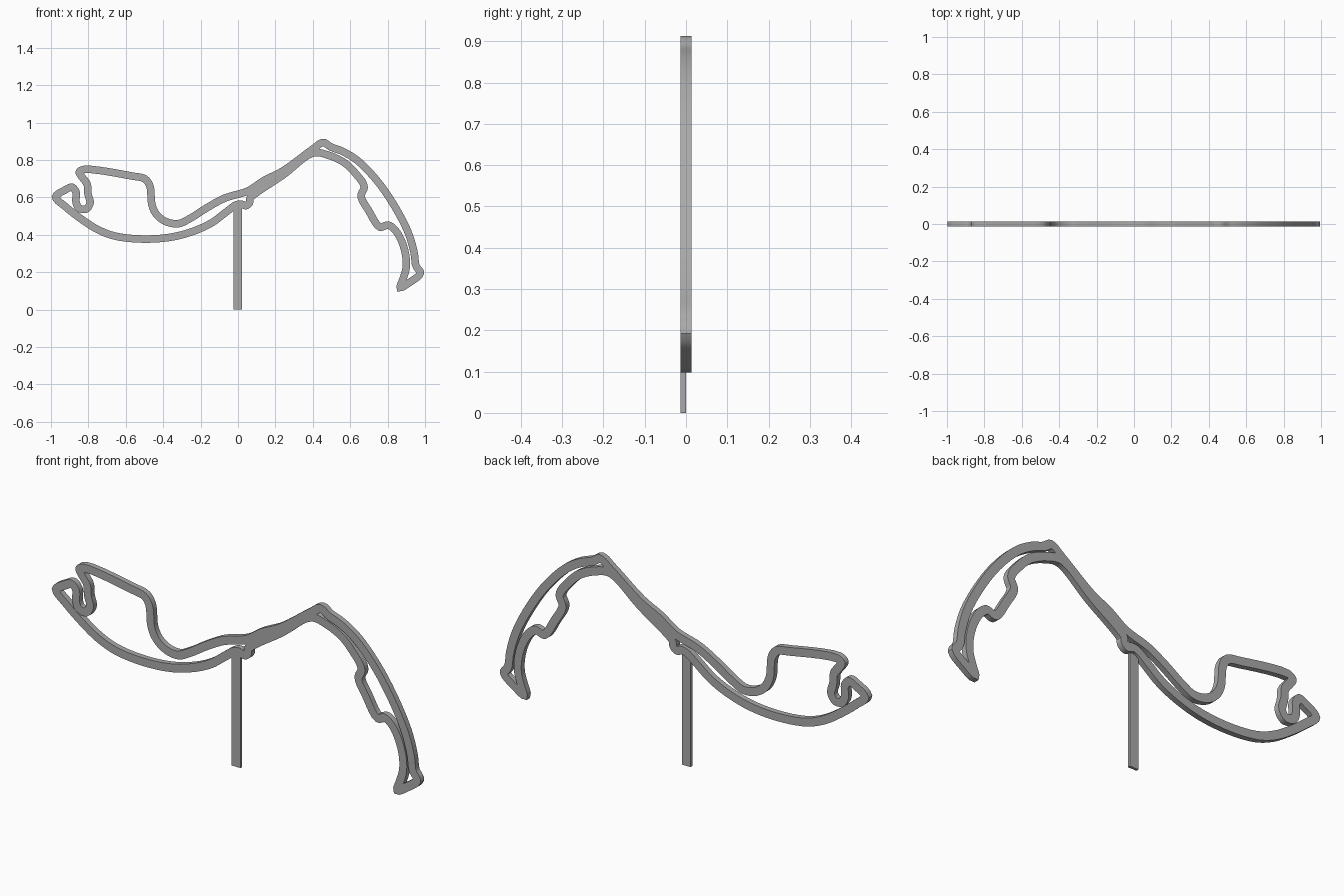
import bpy, bmesh
from mathutils import Vector

if "Cube" in bpy.data.objects:
    bpy.data.objects.remove(bpy.data.objects["Cube"])

HALF_W = 0.02      # half width of the ribbon
HALF_D = 0.0133    # half depth, front to back

grey = bpy.data.materials.new("grey")
grey.diffuse_color = (0.4, 0.4, 0.4, 1)
grey.use_nodes = True
grey.node_tree.nodes["Principled BSDF"].inputs["Base Color"].default_value = grey.diffuse_color

# Centre line of the closed ribbon (x, z)
PATH = [
    # lower left sweep
    (-.975, .602), (-.92, .548), (-.845, .489), (-.754, .43), (-.658, .393),
    (-.508, .377), (-.353, .388), (-.23, .422), (-.139, .465), (-.064, .521),
    # small kink over the post, then the lower ramp
    (-.011, .559), (.016, .564), (.043, .556), (.061, .57), (.064, .594),
    (.096, .623), (.24, .719), (.40, .837),
    # inner right arm
    (.481, .826), (.572, .783), (.636, .719), (.668, .676), (.674, .65),
    (.658, .607), (.70, .527), (.759, .441), (.802, .452), (.84, .425),
    (.877, .361), (.898, .281), (.898, .217), (.882, .163), (.868, .118),
    # outer right arm
    (.92, .147), (.975, .195), (.952, .233), (.941, .307), (.909, .414),
    (.84, .548), (.749, .682), (.642, .794), (.561, .845), (.497, .869),
    (.455, .893),
    # upper ramp
    (.40, .858), (.24, .741), (.139, .69), (.053, .634), (-.07, .596),
    (-.16, .548), (-.257, .487), (-.316, .46), (-.38, .468), (-.433, .505),
    (-.46, .559), (-.471, .66), (-.497, .698), (-.567, .714), (-.824, .749),
    # left hairpin
    (-.848, .735), (-.834, .709), (-.807, .671), (-.802, .618), (-.791, .57),
    (-.813, .537), (-.85, .543), (-.866, .575), (-.866, .628), (-.888, .654),
    (-.925, .639),
]


def smooth_loop(points, steps=5):
    """Centripetal spline through a closed loop of points."""
    pts = [Vector(p) for p in points]
    n, out = len(pts), []
    for i in range(n):
        a, b, c, d = (pts[(i + k) % n] for k in (-1, 0, 1, 2))
        t1 = (b - a).length ** 0.5
        t2 = t1 + (c - b).length ** 0.5
        t3 = t2 + (d - c).length ** 0.5
        for s in range(steps):
            t = t1 + (t2 - t1) * s / steps
            ab = a.lerp(b, t / t1)
            bc = b.lerp(c, (t - t1) / (t2 - t1))
            cd = c.lerp(d, (t - t2) / (t3 - t2))
            out.append(ab.lerp(bc, t / t2).lerp(bc.lerp(cd, (t - t1) / (t3 - t1)),
                                                (t - t1) / (t2 - t1)))
    return out


def finish(name, bm):
    bmesh.ops.recalc_face_normals(bm, faces=bm.faces)
    mesh = bpy.data.meshes.new(name)
    bm.to_mesh(mesh)
    bm.free()
    mesh.materials.append(grey)
    obj = bpy.data.objects.new(name, mesh)
    bpy.context.collection.objects.link(obj)
    return obj


# Ribbon: rectangular section swept round the loop
loop = smooth_loop(PATH)
n = len(loop)
bm = bmesh.new()
rings = []
for i, p in enumerate(loop):
    d1 = (p - loop[i - 1]).normalized()
    d2 = (loop[(i + 1) % n] - p).normalized()
    tangent = (d1 + d2).normalized()
    side = Vector((-tangent.y, tangent.x))
    side *= HALF_W * min(1.35, 1 / max(0.3, tangent.dot(d1)))
    rings.append([bm.verts.new((p.x + s * side.x, y, p.y + s * side.y))
                  for s, y in ((-1, -HALF_D), (1, -HALF_D), (1, HALF_D), (-1, HALF_D))])
for i in range(n):
    a, b = rings[i], rings[(i + 1) % n]
    for k in range(4):
        m = (k + 1) % 4
        bm.faces.new((a[k], a[m], b[m], b[k]))
ribbon = finish("ribbon_loop", bm)
bpy.context.view_layer.objects.active = ribbon
ribbon.select_set(True)
bpy.ops.object.shade_smooth_by_angle()

# Post: thin bar flush with the front of the ribbon
bm = bmesh.new()
bmesh.ops.create_cube(bm, size=1)
for v in bm.verts:
    v.co = (-.001 + v.co.x * .047, -HALF_D / 2 + v.co.y * HALF_D, .285 + v.co.z * .57)
finish("support_post", bm)
